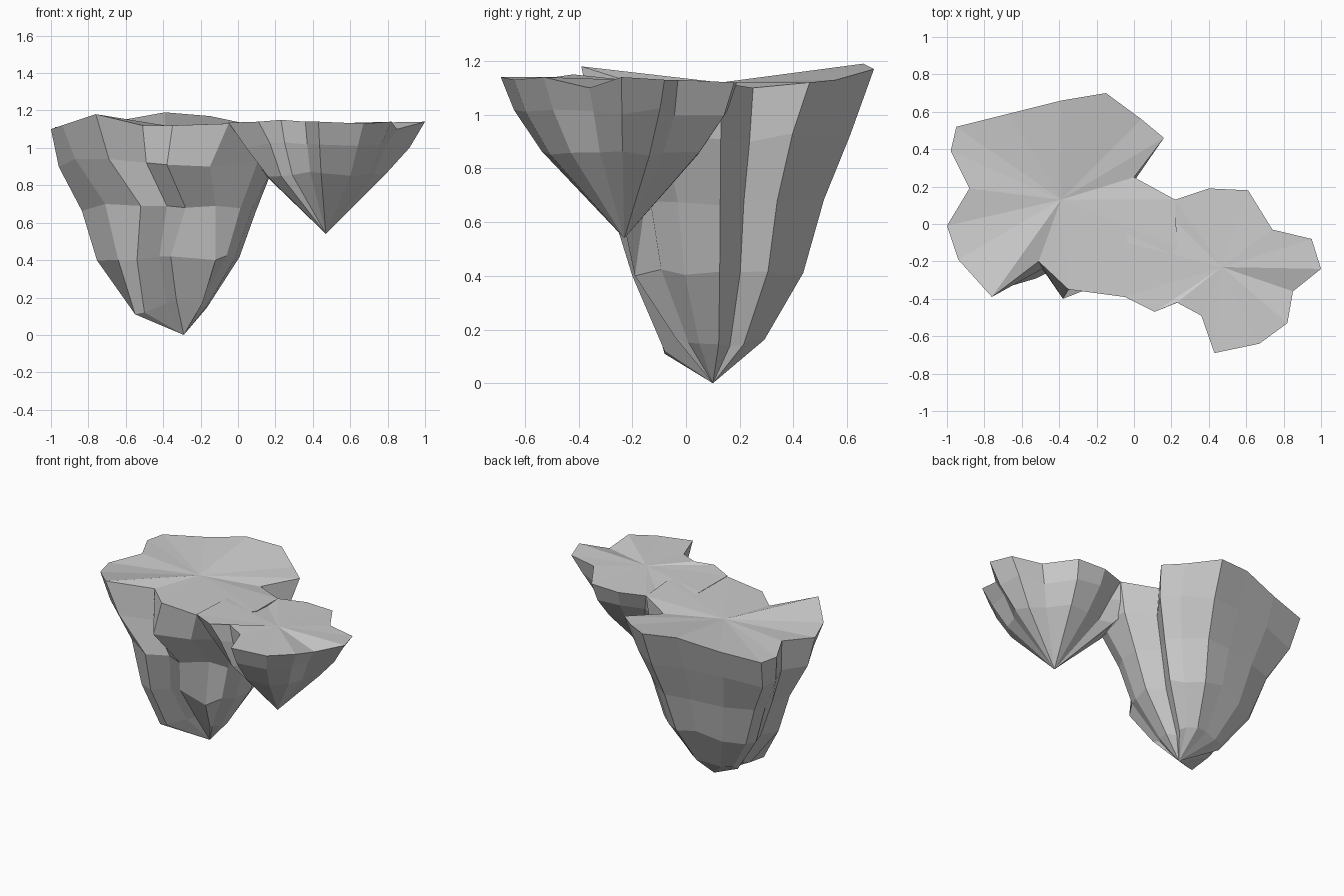
import bpy, bmesh, random
from mathutils import Vector

random.seed(4)


def rock(name, rim, hub, rings, tip, ridges={}):
    """Fan-topped rock: rim outline lofted down through shrinking rings to a tip.
    rings: (height, scale x, scale y, roundness); ridges: hand-placed columns."""
    bm = bmesh.new()
    hub, tip = Vector(hub), Vector(tip)
    mean_r = sum((Vector(p[:2]) - hub.xy).length for p in rim) / len(rim)
    mean_z = sum(p[2] for p in rim) / len(rim)
    loops = [[bm.verts.new(p) for p in rim]]
    for k, (z, sx, sy, roundness) in enumerate(rings):
        c = hub.lerp(tip, (1 - sx) * 0.4)   # rings drift towards the tip
        loop = []
        for i, p in enumerate(rim):
            d = Vector(p[:2]) - hub.xy
            r = d.length
            d *= (r + (mean_r - r) * roundness) / r
            d *= random.uniform(0.97, 1.03)
            dz = (p[2] - mean_z) * 0.3 + random.uniform(-0.015, 0.015)
            co = (c.x + d.x * sx, c.y + d.y * sy, z + dz)
            loop.append(bm.verts.new(ridges[i][k] if i in ridges else co))
        loops.append(loop)
    n = len(rim)
    top, bottom = bm.verts.new(hub), bm.verts.new(tip)
    for i in range(n):
        j = (i + 1) % n
        bm.faces.new((top, loops[0][i], loops[0][j]))
        for a, b in zip(loops, loops[1:]):
            bm.faces.new((a[i], b[i], b[j], a[j]))
        bm.faces.new((loops[-1][i], bottom, loops[-1][j]))
    bmesh.ops.recalc_face_normals(bm, faces=bm.faces)
    mesh = bpy.data.meshes.new(name)
    bm.to_mesh(mesh)
    bm.free()
    obj = bpy.data.objects.new(name, mesh)
    bpy.context.collection.objects.link(obj)
    return obj


# Large floating rock reaching the ground
large_rim = [(-0.51, -0.20, 1.12), (-0.35, -0.35, 1.12), (-0.05, -0.39, 1.13),
             (0.13, -0.27, 1.13), (0.23, -0.12, 1.13), (0.22, 0.13, 1.12),
             (0.0, 0.25, 1.10), (0.16, 0.46, 1.12), (0.04, 0.56, 1.13),
             (-0.15, 0.70, 1.17), (-0.39, 0.66, 1.19), (-0.67, 0.59, 1.14),
             (-0.95, 0.52, 1.11), (-0.98, 0.39, 1.11), (-0.88, 0.19, 1.12),
             (-1.0, -0.01, 1.10), (-0.94, -0.19, 1.12), (-0.76, -0.39, 1.18)]
# Jagged front ridges
front = {
    16: [(-0.87, -0.18, 0.94), (-0.71, -0.17, 0.70), (-0.64, -0.16, 0.40), (-0.55, -0.08, 0.11)],
    17: [(-0.69, -0.34, 0.94), (-0.52, -0.29, 0.69), (-0.54, -0.20, 0.40), (-0.50, -0.08, 0.12)],
    0: [(-0.49, -0.24, 0.92), (-0.38, -0.22, 0.69), (-0.42, -0.15, 0.42), (-0.38, -0.03, 0.17)],
    1: [(-0.38, -0.40, 0.91), (-0.28, -0.25, 0.68), (-0.36, -0.13, 0.42), (-0.33, 0.00, 0.19)],
    2: [(-0.15, -0.31, 0.90), (-0.12, -0.15, 0.69), (-0.12, -0.19, 0.40), (-0.19, -0.04, 0.17)]}
rock("large_island_rock", large_rim, (-0.39, 0.13, 1.12),
     [(0.92, 0.95, 0.84, 0.2), (0.68, 0.78, 0.67, 0.3),
      (0.41, 0.62, 0.56, 0.35), (0.15, 0.32, 0.30, 0.4)],
     (-0.29, 0.10, 0.0), front)

# Small rock hanging off the side
small_rim = [(-0.05, -0.39, 1.135), (0.11, -0.47, 1.14), (0.23, -0.42, 1.15),
             (0.36, -0.49, 1.14), (0.43, -0.69, 1.14), (0.67, -0.64, 1.13),
             (0.82, -0.53, 1.14), (0.85, -0.36, 1.10), (1.0, -0.24, 1.14),
             (0.95, -0.08, 1.13), (0.74, -0.03, 1.13), (0.61, 0.18, 1.12),
             (0.40, 0.19, 1.12), (0.22, 0.13, 1.12), (0.0, 0.23, 1.10),
             (-0.04, -0.10, 1.13)]
rock("small_island_rock", small_rim, (0.47, -0.23, 1.13),
     [(1.01, 0.84, 0.88, 0.15), (0.86, 0.64, 0.66, 0.3)],
     (0.47, -0.23, 0.54))
